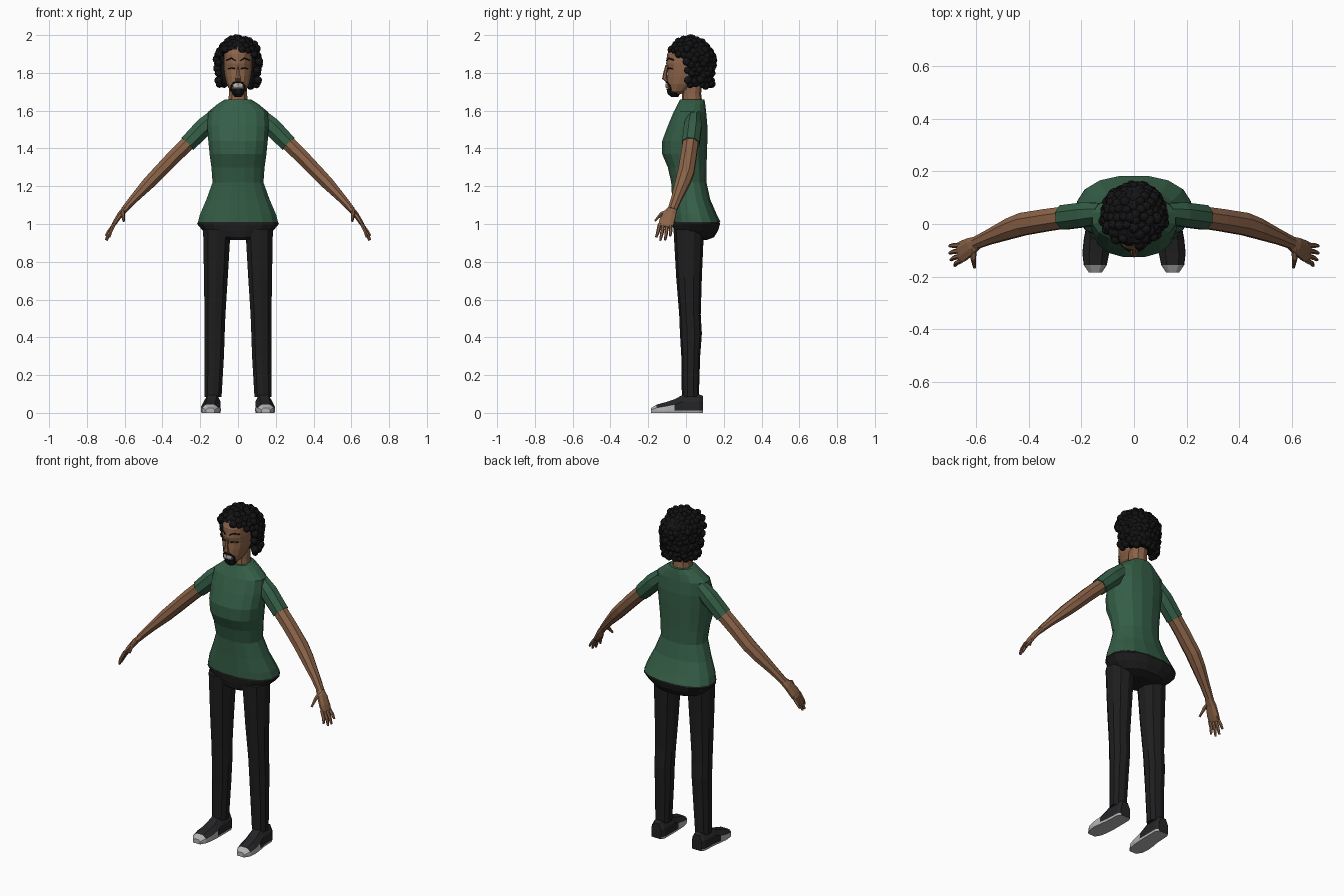
import bpy, bmesh, math, random
from mathutils import Vector

random.seed(4)


def material(name, rgb):
    m = bpy.data.materials.new(name)
    m.diffuse_color = (*rgb, 1)
    return m


SKIN = material("brown skin", (0.26, 0.125, 0.066))
GREEN = material("green cloth", (0.035, 0.112, 0.062))
BLACK = material("black cloth", (0.013, 0.013, 0.014))
HAIR = material("black hair", (0.007, 0.007, 0.008))
SHOE = material("charcoal shoe", (0.018, 0.018, 0.02))
LIGHT = material("light grey", (0.45, 0.45, 0.45))


def finish(name, bm, mats, mirror=False):
    bmesh.ops.recalc_face_normals(bm, faces=bm.faces)
    me = bpy.data.meshes.new(name)
    bm.to_mesh(me)
    bm.free()
    for m in mats:
        me.materials.append(m)
    ob = bpy.data.objects.new(name, me)
    bpy.context.collection.objects.link(ob)
    if mirror:
        ob.modifiers.new("mirror", 'MIRROR')
    return ob


def skin_rings(bm, rings):
    """Bridge a list of point rings and cap both ends."""
    rows = [[bm.verts.new(p) for p in r] for r in rings]
    n = len(rows[0])
    for a, b in zip(rows, rows[1:]):
        for i in range(n):
            j = (i + 1) % n
            bm.faces.new((a[i], a[j], b[j], b[i]))
    bm.faces.new(rows[0])
    bm.faces.new(rows[-1])


def body(name, rows, mat, n=16, p=2.3, cx=0.0, mirror=False):
    """Upright loft; rows are (z, half width, front y, back y[, centre x])."""
    rings = []
    for z, hw, yf, yb, *c in rows:
        ring = []
        for i in range(n):
            a = 2 * math.pi * (i + 0.5) / n
            co, si = math.cos(a), math.sin(a)
            x = math.copysign(abs(co) ** (2 / p), co) * hw
            y = math.copysign(abs(si) ** (2 / p), si) * (yb - yf) / 2
            ring.append((x + (c[0] if c else cx), y + (yf + yb) / 2, z))
        rings.append(ring)
    bm = bmesh.new()
    skin_rings(bm, rings)
    return finish(name, bm, [mat], mirror)


def tube_into(bm, pts, n=8, ref=(0, 1, 0)):
    """Tube along points (x, y, z, radius, radius towards ref)."""
    P = [Vector(q[:3]) for q in pts]
    rings = []
    for k, q in enumerate(pts):
        t = (P[min(k + 1, len(P) - 1)] - P[max(k - 1, 0)]).normalized()
        u = t.cross(Vector(ref)).normalized()
        v = u.cross(t)
        rings.append([P[k] + u * q[3] * math.cos(a) + v * q[4] * math.sin(a)
                      for a in (2 * math.pi * (i + 0.5) / n for i in range(n))])
    skin_rings(bm, rings)


def tube(name, pts, mat, n=8, ref=(0, 1, 0), mirror=False):
    bm = bmesh.new()
    tube_into(bm, pts, n, ref)
    return finish(name, bm, [mat], mirror)


# Shirt and sleeves
body("shirt", [
    (1.01, 0.216, -0.075, 0.185), (1.05, 0.205, -0.075, 0.165),
    (1.13, 0.17, -0.075, 0.13), (1.22, 0.137, -0.08, 0.11),
    (1.30, 0.143, -0.098, 0.11), (1.37, 0.153, -0.128, 0.113),
    (1.44, 0.16, -0.128, 0.115), (1.52, 0.165, -0.098, 0.115),
    (1.595, 0.16, -0.066, 0.108), (1.635, 0.11, -0.045, 0.103),
    (1.66, 0.07, -0.033, 0.098)], GREEN)
tube("sleeve", [(0.12, 0.042, 1.568, 0.045, 0.04), (0.18, 0.036, 1.513, 0.053, 0.05),
                (0.267, 0.025, 1.425, 0.048, 0.05)], GREEN, mirror=True)

# Trousers
body("hips", [
    (0.915, 0.09, -0.045, 0.11), (0.93, 0.15, -0.06, 0.15),
    (0.965, 0.19, -0.068, 0.172), (1.0, 0.22, -0.072, 0.182),
    (1.02, 0.212, -0.07, 0.178)], BLACK)
body("trouser_leg", [
    (0.085, 0.047, -0.022, 0.068, 0.132), (0.30, 0.054, -0.025, 0.075, 0.126),
    (0.42, 0.056, -0.032, 0.084, 0.124), (0.52, 0.058, -0.036, 0.078, 0.122),
    (0.72, 0.066, -0.052, 0.084, 0.117), (0.97, 0.076, -0.066, 0.095, 0.112)],
    BLACK, n=10, p=2.2, mirror=True)

# Shoes: sections along the foot, (y, half width, top height, centre x)
bm = bmesh.new()
rings = []
for y, w, h, c in [(0.09, 0.032, 0.09, 0.135), (0.07, 0.044, 0.098, 0.135),
                   (-0.015, 0.046, 0.097, 0.137), (-0.06, 0.05, 0.072, 0.141),
                   (-0.11, 0.051, 0.056, 0.145), (-0.155, 0.044, 0.044, 0.147),
                   (-0.185, 0.024, 0.026, 0.147)]:
    rings.append([(c + w * sx, y, z) for sx, z in
                  [(-0.95, 0), (0.95, 0), (1, 0.012), (0.97, h * 0.62), (0.5, h),
                   (-0.5, h), (-0.97, h * 0.62), (-1, 0.012)]])
skin_rings(bm, rings)
bmesh.ops.recalc_face_normals(bm, faces=bm.faces)
for f in bm.faces:
    m = f.calc_center_median()
    side = abs(f.normal.z) < 0.55 and m.y < -0.06
    if f.normal.z < -0.5 or m.y < -0.155 or side or m.z < 0.01:
        f.material_index = 1
finish("shoe", bm, [SHOE, LIGHT], mirror=True)

# Arms and hands
tube("arm", [(0.24, 0.028, 1.452, 0.042, 0.044), (0.33, 0.015, 1.365, 0.041, 0.045),
             (0.42, 0.0, 1.272, 0.038, 0.046), (0.47, -0.017, 1.22, 0.036, 0.042),
             (0.55, -0.05, 1.135, 0.025, 0.03), (0.603, -0.073, 1.075, 0.018, 0.025)],
     SKIN, mirror=True)
bm = bmesh.new()
tube_into(bm, [(0.59, -0.068, 1.085, 0.017, 0.024), (0.62, -0.085, 1.055, 0.016, 0.036),
               (0.65, -0.103, 1.01, 0.013, 0.043), (0.665, -0.11, 0.985, 0.009, 0.04)])
for y0, x1, y1, z1 in [(-0.139, 0.68, -0.158, 0.93), (-0.12, 0.695, -0.136, 0.913),
                       (-0.1, 0.7, -0.11, 0.915), (-0.08, 0.7, -0.083, 0.937)]:
    tube_into(bm, [(0.655, y0, 1.0, 0.01, 0.01),
                   ((0.67 + x1) / 2, (y0 + y1) / 2, (0.985 + z1) / 2, 0.0095, 0.0095),
                   (x1, y1, z1, 0.006, 0.006)], 6)
tube_into(bm, [(0.61, -0.09, 1.07, 0.012, 0.012), (0.61, -0.13, 1.055, 0.011, 0.011),
               (0.605, -0.165, 1.015, 0.006, 0.006)], 6, (1, 0, 0))
finish("hand", bm, [SKIN], mirror=True)

# Neck, head, nose
body("neck", [(1.63, 0.056, -0.025, 0.088), (1.69, 0.05, -0.02, 0.08),
              (1.78, 0.05, -0.02, 0.09)], SKIN, n=10)
body("head", [
    (1.685, 0.022, -0.082, -0.035), (1.705, 0.043, -0.094, 0.01),
    (1.74, 0.06, -0.1, 0.06), (1.78, 0.07, -0.1, 0.09),
    (1.815, 0.075, -0.097, 0.11), (1.85, 0.076, -0.105, 0.12),
    (1.9, 0.075, -0.1, 0.125), (1.95, 0.055, -0.07, 0.1)], SKIN, n=14, p=2.2)
tube("nose", [(0, -0.1, 1.84, 0.006, 0.009), (0, -0.11, 1.8, 0.009, 0.01),
              (0, -0.114, 1.772, 0.016, 0.013), (0, -0.1, 1.757, 0.013, 0.008)], SKIN, 6)


def face_y(x):
    return 0.008 - 0.112 * math.sqrt(1 - (x / 0.078) ** 2)


# Thin face details
def face_strip(name, pts, mat, r, mirror=True):
    tube(name, [(x, face_y(x) + d, z, r, 0.004) for x, z, d in pts], mat, 6, mirror=mirror)


face_strip("eyebrow", [(0.014, 1.865, 0), (0.035, 1.878, 0), (0.06, 1.868, 0)], HAIR, 0.004)
face_strip("eye", [(0.018, 1.822, 0.005), (0.034, 1.826, 0.004), (0.052, 1.822, 0.004)], HAIR, 0.004)
face_strip("moustache", [(0.0, 1.752, 0), (0.02, 1.75, 0), (0.034, 1.735, 0.006),
                         (0.036, 1.705, 0.012)], HAIR, 0.005)
face_strip("mouth", [(-0.026, 1.73, 0), (0, 1.733, -0.002), (0.026, 1.73, 0)], LIGHT, 0.013, False)
body("goatee", [(1.672, 0.018, -0.08, -0.04), (1.69, 0.034, -0.1, -0.03),
                (1.718, 0.036, -0.106, -0.04)], HAIR, n=8)

# Hair: inner cap, then rows of curls over a rounded column
body("hair_cap", [(1.745, 0.088, 0.02, 0.135), (1.8, 0.102, 0.005, 0.145),
                  (1.89, 0.108, -0.015, 0.148), (1.925, 0.1, -0.085, 0.14),
                  (1.955, 0.08, -0.07, 0.115), (1.977, 0.045, -0.03, 0.075)], HAIR)
rows = [(1.738 + 0.027 * k, 0.93 + 0.014 * k) for k in range(5)]
rows += [(1.867 + 0.112 * math.sin(e), math.cos(e))
         for e in (math.radians(14 * k) for k in range(7))]
bm = bmesh.new()
for k, (z, s) in enumerate(rows):
    count = max(1, round(24 * s))
    for i in range(count):
        a = 2 * math.pi * (i + 0.5 * (k % 2)) / count + random.uniform(-0.06, 0.06)
        g = s * random.uniform(0.93, 1.02)
        pos = Vector((0.113 * g * math.cos(a), 0.025 + 0.122 * g * math.sin(a),
                      z + random.uniform(-0.009, 0.009)))
        # Keep the face open
        if pos.y < 0.0 and pos.z < 1.915 - 0.6 * max(0, abs(pos.x) - 0.05):
            continue
        ret = bmesh.ops.create_icosphere(bm, subdivisions=2, radius=random.uniform(0.017, 0.023))
        bmesh.ops.translate(bm, verts=ret["verts"], vec=pos)
finish("hair_curls", bm, [HAIR])
